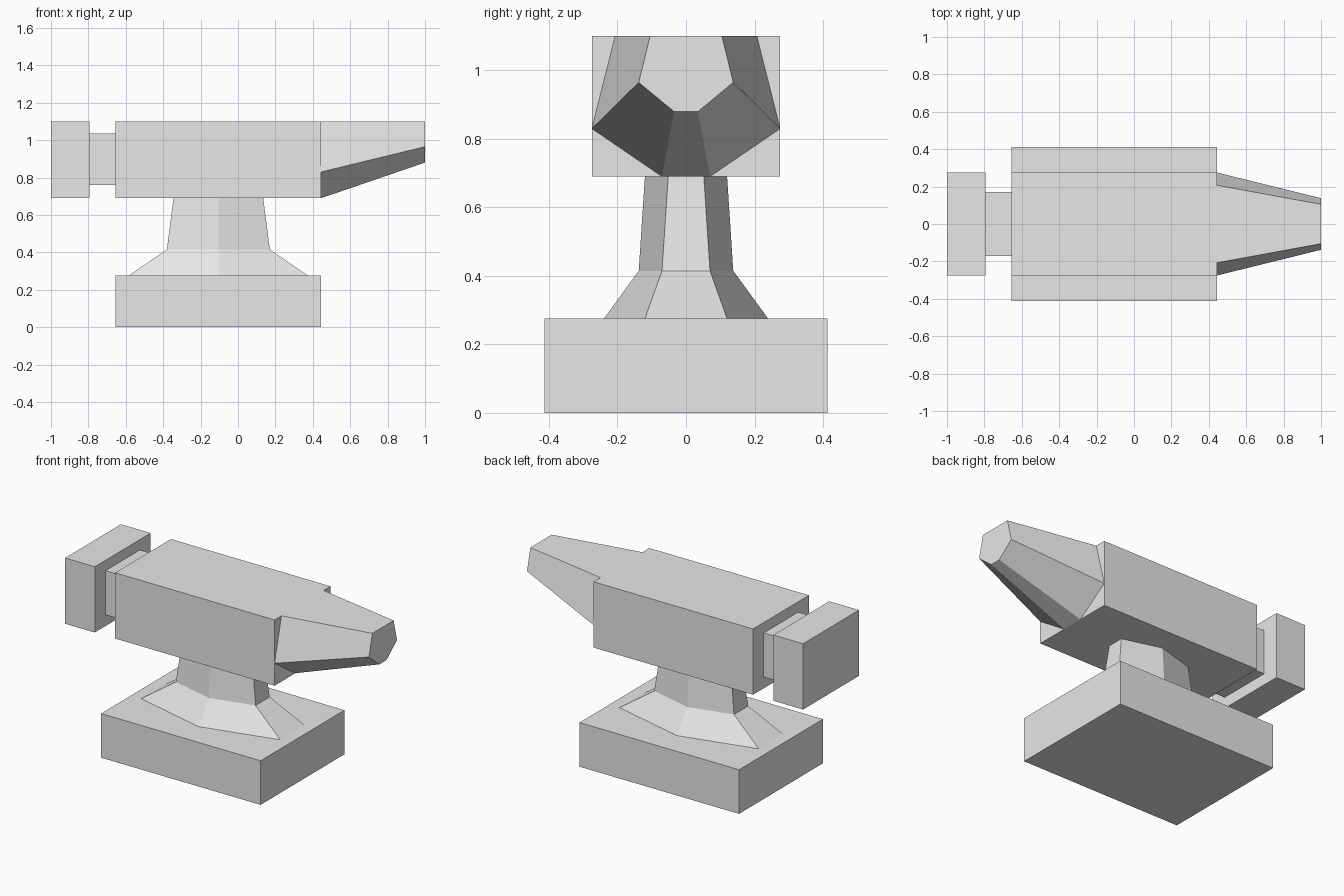
import bpy
import bmesh

default = bpy.data.objects.get("Cube")
if default:
    bpy.data.objects.remove(default, do_unlink=True)

# Single plain grey
grey = bpy.data.materials.new("light_grey")
grey.use_nodes = True
colour = (0.8, 0.8, 0.8, 1)
grey.diffuse_color = colour
grey.node_tree.nodes["Principled BSDF"].inputs["Base Color"].default_value = colour


def loft(name, rings):
    """Closed flat-shaded solid through rings of matching points."""
    bm = bmesh.new()
    loops = [[bm.verts.new(p) for p in ring] for ring in rings]
    for low, high in zip(loops, loops[1:]):
        for i in range(len(low)):
            j = (i + 1) % len(low)
            bm.faces.new((low[i], low[j], high[j], high[i]))
    bm.faces.new(loops[0][::-1])
    bm.faces.new(loops[-1])
    bmesh.ops.recalc_face_normals(bm, faces=bm.faces[:])
    mesh = bpy.data.meshes.new(name)
    bm.to_mesh(mesh)
    bm.free()
    mesh.materials.append(grey)
    obj = bpy.data.objects.new(name, mesh)
    bpy.context.collection.objects.link(obj)
    return obj


def block(name, x0, x1, y, z0, z1):
    """Box symmetric about y = 0."""
    return loft(name, [[(x0, -y, z), (x1, -y, z), (x1, y, z), (x0, y, z)]
                       for z in (z0, z1)])


def pedestal_ring(half_x, half_y, end_y, z):
    """Hexagon with flat ends in x and a ridge in the middle of each side."""
    cx = -0.105
    return [(cx + half_x, -end_y, z), (cx + half_x, end_y, z), (cx, half_y, z),
            (cx - half_x, end_y, z), (cx - half_x, -end_y, z), (cx, -half_y, z)]


def horn_ring(x, top, middle, bottom):
    """Six-sided section; each level is (half width, height)."""
    levels = [top, middle, bottom]
    return ([(x, y, z) for y, z in levels] +
            [(x, -y, z) for y, z in reversed(levels)])


# Base, body and striking end
block("base", -0.655, 0.445, 0.413, 0, 0.275)
block("body", -0.655, 0.445, 0.275, 0.69, 1.1)
block("neck", -0.795, -0.655, 0.17, 0.76, 1.035)
block("striking_head", -1, -0.795, 0.275, 0.69, 1.1)

# Flared waist
loft("pedestal", [pedestal_ring(0.48, 0.24, 0.12, 0.275),
                  pedestal_ring(0.275, 0.138, 0.07, 0.415),
                  pedestal_ring(0.24, 0.12, 0.052, 0.69)])

# Tapered horn with a level top
loft("horn", [horn_ring(0.445, (0.207, 1.1), (0.275, 0.83), (0.07, 0.69)),
              horn_ring(1, (0.105, 1.1), (0.138, 0.965), (0.035, 0.88))])
